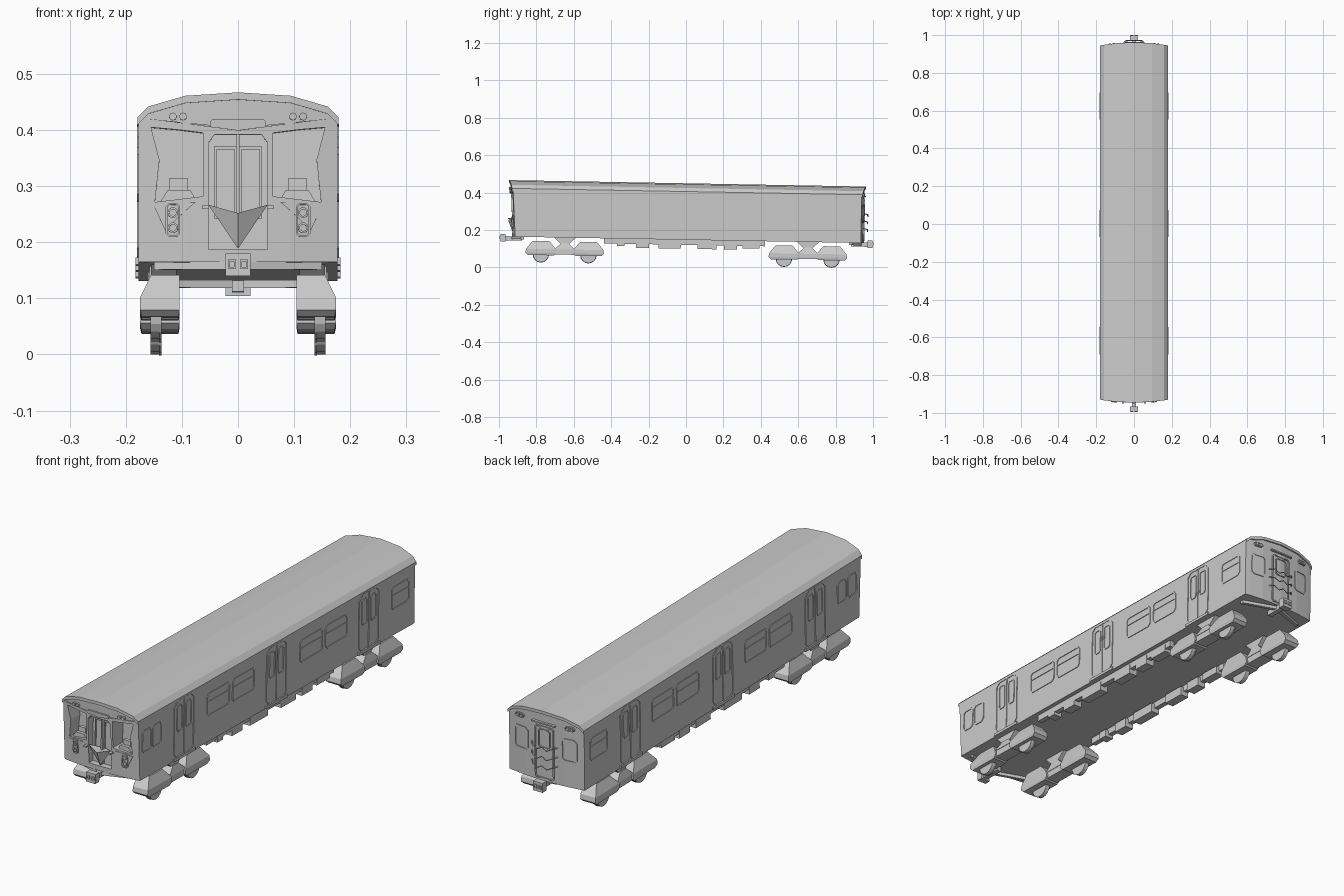
import bpy, bmesh, math
from mathutils import Matrix, Vector

if "Cube" in bpy.data.objects:
    bpy.data.objects.remove(bpy.data.objects["Cube"])

TILT = Matrix.Rotation(-0.018, 4, 'X')      # the whole car leans slightly nose-up
HW, FLOOR = 0.177, 0.148                    # half width, floor height


def make(name, verts, faces):
    me = bpy.data.meshes.new(name)
    bm = bmesh.new()
    vs = [bm.verts.new(TILT @ Vector(v)) for v in verts]
    for f in faces:
        bm.faces.new([vs[i] for i in f])
    bmesh.ops.recalc_face_normals(bm, faces=bm.faces)
    bm.to_mesh(me)
    bm.free()
    ob = bpy.data.objects.new(name, me)
    bpy.context.collection.objects.link(ob)
    return ob


def prism(name, pts, mp, w0, w1):
    n = len(pts)
    vs = [mp(u, v, w) for w in (w0, w1) for u, v in pts]
    fs = [list(range(n)), list(range(n, 2 * n))]
    fs += [(i, (i + 1) % n, (i + 1) % n + n, i + n) for i in range(n)]
    return make(name, vs, fs)


def ring(name, outer, inner, mp, w0, w1):
    n = len(outer)
    vs = [mp(u, v, w) for w in (w0, w1) for loop in (outer, inner) for u, v in loop]
    fs = []
    for i in range(n):
        j = (i + 1) % n
        for a, b in ((0, n), (n, 3 * n), (3 * n, 2 * n), (2 * n, 0)):
            fs.append((a + i, a + j, b + j, b + i))
    return make(name, vs, fs)


def frustum(name, b, t):
    """b, t = (x0, x1, y0, y1, z) rectangles joined together"""
    vs = [(x, y, r[4]) for r in (b, t)
          for x, y in ((r[0], r[2]), (r[1], r[2]), (r[1], r[3]), (r[0], r[3]))]
    return make(name, vs, [(0, 1, 2, 3), (4, 5, 6, 7)] +
                [(i, (i + 1) % 4, (i + 1) % 4 + 4, i + 4) for i in range(4)])


def box(name, x0, x1, y0, y1, z0, z1):
    return frustum(name, (x0, x1, y0, y1, z0), (x0, x1, y0, y1, z1))


def rect(u, v, w, h, c=0.0):
    """rectangle centred on u, v with chamfered corners"""
    a, b = w / 2, h / 2
    return [(u - a + c, v - b), (u + a - c, v - b), (u + a, v - b + c), (u + a, v + b - c),
            (u + a - c, v + b), (u - a + c, v + b), (u - a, v + b - c), (u - a, v - b + c)]


def disc(u, v, r, n=10):
    return [(u + r * math.cos(2 * math.pi * i / n), v + r * math.sin(2 * math.pi * i / n)) for i in range(n)]


def frame(name, u, v, w, h, mp, c=0.012, t=0.006, d=0.003):
    return ring(name, rect(u, v, w, h, c), rect(u, v, w - 2 * t, h - 2 * t, c * 0.7), mp, -0.002, d)


def yend(x, z, e):
    return 0.948 - 0.016 * (x / HW) ** 2 - (0.06 * max(0, 0.41 - z) if e < 0 else 0)


def end(e):
    return lambda u, v, w: (u, e * (yend(u, v, e) + w), v)


def side(s):
    return lambda u, v, w: (s * (HW + w), u, v)


def flat_y(u, v, w):
    return (u, w, v)


# ---- body shell and roof, lofted in strips across the car
HALF = [(0, 0.447), (0.093, 0.441), (0.158, 0.422), (HW, 0.403)]
ROOF = [(-x, z) for x, z in HALF[:0:-1]] + HALF


def strips(name, top, bottom, extra):
    vs = []
    for (x, zt), zb in zip(top, bottom):
        for e in (-1, 1):
            for z in (zb, zt):
                vs.append((x, e * (yend(x, z, e) + extra), z))
    n = len(top)
    fs = [(0, 1, 3, 2), tuple(4 * (n - 1) + k for k in (0, 1, 3, 2))]
    for i in range(n - 1):
        a, b = 4 * i, 4 * i + 4
        for p, q in ((0, 1), (1, 3), (3, 2), (2, 0)):
            fs.append((a + p, a + q, b + q, b + p))
    return make(name, vs, fs)


body = strips("body_shell", ROOF, [FLOOR] * 7, 0)
strips("roof_skin", [(x * 1.012, z + 0.003) for x, z in ROOF], [z - 0.01 for x, z in ROOF], 0.006)

# ---- openings in the cab front: two windscreens and a door recess
WIND = [(0.062, 0.265), (0.148, 0.255), (0.14, 0.33), (0.155, 0.388), (0.11, 0.384), (0.062, 0.378)]
cutters = [prism("windscreen_cutter", [(s * x, z) for x, z in WIND], flat_y, -1.05, -0.87) for s in (-1, 1)]
DOORWAY = [(-0.053, 0.17), (0.053, 0.17), (0.053, 0.36), (0.042, 0.375), (-0.042, 0.375), (-0.053, 0.36)]
cutters.append(prism("doorway_cutter", DOORWAY, flat_y, -1.05, -0.905))
for c in cutters:
    m = body.modifiers.new("cut", 'BOOLEAN')
    m.operation, m.solver, m.object = 'DIFFERENCE', 'EXACT', c
bpy.context.view_layer.update()
dg = bpy.context.evaluated_depsgraph_get()
cut = bpy.data.meshes.new_from_object(body.evaluated_get(dg))
body.modifiers.clear()
body.data = cut
for c in cutters:
    bpy.data.objects.remove(c)

# ---- both sides: windows, doors and steps
for s in (-1, 1):
    mp = side(s)
    for y, w in ((-0.39, 0.155), (-0.222, 0.15), (0.235, 0.155), (0.403, 0.15), (0.835, 0.12)):
        frame("side_window_frame", y, 0.305, w, 0.098, mp)
        prism("window_bar", rect(y, 0.318, w - 0.01, 0.004), mp, -0.002, 0.003)
    for y in (-0.872, -0.803):
        frame("cab_side_window_frame", y, 0.305, 0.064, 0.095, mp)
    for y in (-0.622, 0, 0.622):
        frame("door_frame", y, 0.276, 0.136, 0.246, mp, 0.024, 0.005)
        prism("door_seam", rect(y, 0.275, 0.004, 0.236), mp, -0.002, 0.003)
        prism("door_step", rect(y, 0.154, 0.145, 0.012), mp, -0.004, 0.006)
        for k in (-1, 1):
            frame("door_window_frame", y + k * 0.03, 0.32, 0.038, 0.11, mp, 0.008, 0.004)

# ---- cab front: door, prow, lamps, destination panel and consoles
F = end(-1)
for k in (-1, 1):
    ring("front_door_leaf", rect(k * 0.022, 0.29, 0.04, 0.13), rect(k * 0.022, 0.29, 0.032, 0.118), flat_y, -0.91, -0.904)
    for z in (0.209, 0.236):
        ring("headlamp", disc(k * 0.116, z, 0.0095), disc(k * 0.116, z, 0.006), F, -0.002, 0.008)
        prism("headlamp_lens", disc(k * 0.116, z, 0.006), F, -0.002, 0.004)
    frame("headlamp_housing", k * 0.116, 0.223, 0.026, 0.06, F, 0.006, 0.003, 0.005)
    prism("lamp_panel", [(k * a, b) for a, b in ((0.075, 0.255), (0.15, 0.248), (0.13, 0.205), (0.095, 0.238))], F, -0.002, 0.002)
    for x in (0.098, 0.116):
        prism("marker_lamp", disc(k * x, 0.407, 0.007, 8), F, -0.002, 0.01)
    prism("cab_console", [(k * a, b) for a, b in ((0.07, 0.25), (0.142, 0.25), (0.125, 0.277), (0.085, 0.277))], flat_y, -0.92, -0.865)
    prism("console_screen", rect(k * 0.106, 0.287, 0.034, 0.02), flat_y, -0.905, -0.89)
    box("front_handle", min(k * 0.052, k * 0.064), max(k * 0.052, k * 0.064), -0.955, -0.935, 0.242, 0.248)
prism("front_door_pole", rect(0, 0.275, 0.006, 0.2), flat_y, -0.925, -0.9)
make("front_prow", [(-0.053, -0.935, 0.25), (0.053, -0.935, 0.25), (0, -0.93, 0.172), (0, -0.955, 0.235), (0, -0.90, 0.235)],
     [(0, 3, 2), (3, 1, 2), (0, 4, 3), (3, 4, 1), (0, 2, 4), (4, 2, 1)])
prism("destination_panel", rect(0, 0.394, 0.1, 0.015, 0.004), F, -0.002, 0.005)
prism("front_visor", [(-0.16, 0.403), (0, 0.382), (0.16, 0.403), (0, 0.387)], F, -0.002, 0.004)

# ---- rear end: door, windows, lamps and safety chains
B = end(1)
frame("rear_door_frame", 0, 0.27, 0.09, 0.225, B, 0.008, 0.005, 0.004)
frame("rear_door_window", 0, 0.33, 0.056, 0.08, B, 0.008, 0.004, 0.004)
prism("rear_door_canopy", rect(0, 0.397, 0.11, 0.006), B, -0.002, 0.01)
for k in (-1, 1):
    frame("rear_window_frame", k * 0.113, 0.305, 0.07, 0.098, B)
    frame("rear_lamp_housing", k * 0.118, 0.4, 0.042, 0.018, B, 0.006, 0.003, 0.006)
    for x in (0.109, 0.127):
        prism("rear_lamp", disc(k * x, 0.4, 0.006, 8), B, -0.002, 0.008)
for z in (0.225, 0.265, 0.305):
    cu = bpy.data.curves.new("safety_chain", 'CURVE')
    cu.dimensions, cu.bevel_depth, cu.bevel_resolution = '3D', 0.0025, 0
    pts = [(-0.06, 0, 0.945), (-0.045, -0.004, 0.965), (-0.022, -0.016, 0.967), (0, -0.004, 0.967),
           (0.022, -0.016, 0.967), (0.045, -0.004, 0.965), (0.06, 0, 0.945)]
    sp = cu.splines.new('POLY')
    sp.points.add(len(pts) - 1)
    for p, (x, dz, y) in zip(sp.points, pts):
        p.co = (x, y, z + dz, 1)
    chain = bpy.data.objects.new("safety_chain", cu)
    bpy.context.collection.objects.link(chain)
    chain.matrix_world = TILT

# ---- couplers and angled pilot bars at both ends
for e in (-1, 1):
    def span(name, x, a, b, z0, z1):
        box(name, -x, x, min(e * a, e * b), max(e * a, e * b), z0, z1)
    span("coupler_shank", 0.011, 0.88, 0.972, 0.128, 0.15)
    span("coupler_head", 0.022, 0.968, 0.995, 0.122, 0.162)
    for k in (-1, 1):
        ring("coupler_socket", rect(k * 0.011, 0.143, 0.014, 0.016), rect(k * 0.011, 0.143, 0.008, 0.01),
             lambda u, v, w: (u, e * w, v), 0.994, 0.999)
    prism("pilot_bar", [(-0.15, 0.87), (0, 0.925), (0.15, 0.87), (0.15, 0.885), (0, 0.94), (-0.15, 0.885)],
          lambda u, v, w: (u, e * v, w), 0.135, FLOOR + 0.002)

# ---- underfloor rails and equipment boxes
for s in (-1, 1):
    def under(name, x0, x1, *r):
        box(name, min(s * x0, s * x1), max(s * x0, s * x1), *r)
    under("underfloor_rail", 0.135, 0.158, -0.44, 0.42, 0.121, FLOOR + 0.001)
    for y0, y1, z in ((-0.37, -0.33, 0.108), (-0.27, -0.2, 0.1), (-0.15, -0.03, 0.1),
                      (0.06, 0.16, 0.1), (0.2, 0.27, 0.1), (0.3, 0.39, 0.108)):
        under("equipment_box", 0.12, 0.16, y0, y1, z, 0.14)

    # ---- bogie side frames and wheels
    for cy in (-0.65, 0.65):
        under("bogie_link", 0.112, 0.168, cy - 0.1, cy + 0.1, 0.057, 0.088)
        frustum("bogie_spring_seat", (s * 0.11, s * 0.17, cy - 0.055, cy + 0.055, 0.085),
                (s * 0.11, s * 0.16, cy - 0.02, cy + 0.02, 0.118))
        frustum("bogie_bolster", (s * 0.11, s * 0.155, cy - 0.02, cy + 0.02, 0.112),
                (s * 0.11, s * 0.155, cy - 0.06, cy + 0.06, FLOOR + 0.001))
        for k in (-1, 1):
            wy = cy + k * 0.127
            frustum("axle_box_skirt", (s * 0.106, s * 0.172, wy - 0.07, wy + 0.07, 0.052),
                    (s * 0.104, s * 0.175, wy - 0.083, wy + 0.083, 0.064))
            frustum("axle_box", (s * 0.104, s * 0.175, wy - 0.083, wy + 0.083, 0.064),
                    (s * 0.104, s * 0.175, wy - 0.08, wy + 0.08, 0.085))
            frustum("axle_box_top", (s * 0.104, s * 0.175, wy - 0.08, wy + 0.08, 0.085),
                    (s * 0.104, s * 0.155, wy - 0.045, wy + 0.045, 0.127))
            prism("wheel", disc(wy, 0.056, 0.042, 16), lambda u, v, w: (s * w, u, v), 0.14, 0.156)
            prism("wheel_flange", disc(wy, 0.056, 0.044, 16), lambda u, v, w: (s * w, u, v), 0.136, 0.141)
